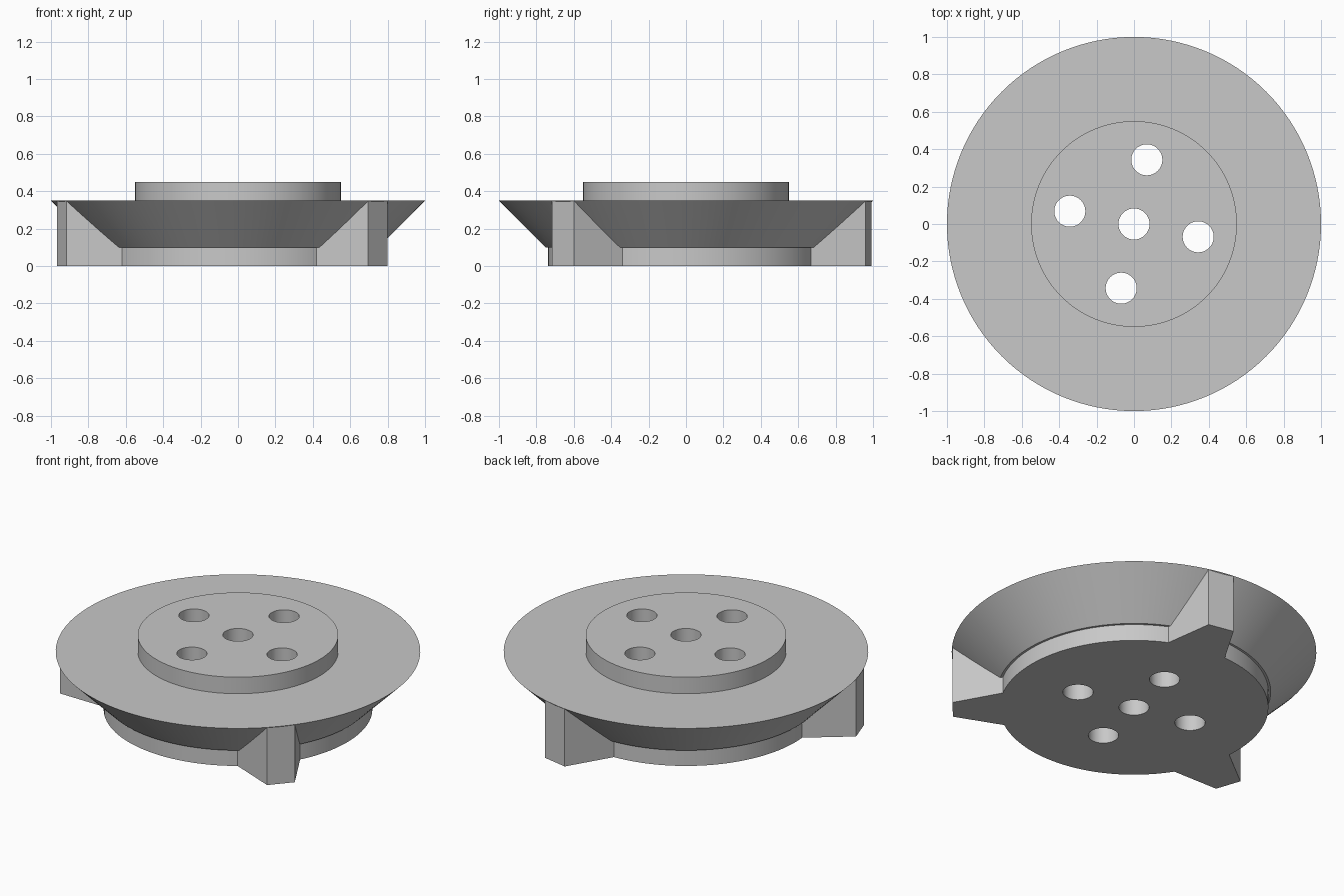
import bpy
import bmesh
from math import radians, cos, sin
from mathutils import Matrix, Vector

default = bpy.data.objects.get("Cube")
if default:
    bpy.data.objects.remove(default, do_unlink=True)

LUG_ANGLE = 78.7      # direction of the first lug and first bolt hole
HOLE_RADIUS = 0.083
SEGMENTS = 128

grey = bpy.data.materials.new("plain grey")
grey.use_nodes = True
colour = (0.58, 0.58, 0.58, 1)
grey.diffuse_color = colour
grey.node_tree.nodes["Principled BSDF"].inputs["Base Color"].default_value = colour


def make_object(name, bm):
    bmesh.ops.recalc_face_normals(bm, faces=bm.faces)
    mesh = bpy.data.meshes.new(name)
    bm.to_mesh(mesh)
    bm.free()
    mesh.materials.append(grey)
    obj = bpy.data.objects.new(name, mesh)
    bpy.context.collection.objects.link(obj)
    return obj


def lathe(name, profile):
    bm = bmesh.new()
    verts = [bm.verts.new((r, 0, z)) for r, z in profile]
    edges = [bm.edges.new((a, b)) for a, b in zip(verts, verts[1:] + verts[:1])]
    bmesh.ops.spin(bm, geom=verts + edges, cent=(0, 0, 0), axis=(0, 0, 1),
                   angle=radians(360), steps=SEGMENTS)
    bmesh.ops.remove_doubles(bm, verts=bm.verts, dist=0.0001)
    return make_object(name, bm)


def lug(angle):
    # tapered block, wide inside the base and narrow at the rim
    bm = bmesh.new()
    outline = [(0.6, -0.217), (0.995, -0.078), (0.995, 0.078), (0.6, 0.217)]
    face = bm.faces.new([bm.verts.new((x, y, 0)) for x, y in outline])
    grown = bmesh.ops.extrude_face_region(bm, geom=[face])["geom"]
    top = [v for v in grown if isinstance(v, bmesh.types.BMVert)]
    bmesh.ops.translate(bm, verts=top, vec=(0, 0, 0.349))
    bm.transform(Matrix.Rotation(radians(angle), 4, "Z"))
    return make_object("lug", bm)


def hole_cutter(angle):
    bm = bmesh.new()
    bmesh.ops.create_cone(bm, cap_ends=True, segments=48, radius1=HOLE_RADIUS,
                          radius2=HOLE_RADIUS, depth=2)
    a = radians(angle)
    bm.transform(Matrix.Translation(Vector((cos(a), sin(a), 0)) * 0.35))
    return make_object("hole_cutter", bm)


def combine(target, helper, operation):
    helper.hide_render = True
    mod = target.modifiers.new(operation, "BOOLEAN")
    mod.operation = operation
    mod.solver = "EXACT"
    mod.object = helper
    bpy.context.view_layer.objects.active = target
    bpy.ops.object.modifier_apply(modifier=mod.name)
    bpy.data.objects.remove(helper, do_unlink=True)


# base disc, flared flange, raised hub and centre bore in one turned body
body = lathe("flanged_wheel_body", [
    (HOLE_RADIUS, 0), (0.737, 0), (0.737, 0.1), (0.75, 0.1), (1, 0.35),
    (0.55, 0.35), (0.55, 0.45), (HOLE_RADIUS, 0.45)])

# three lugs under the flange
for i in range(3):
    combine(body, lug(LUG_ANGLE + i * 120), "UNION")

# four bolt holes through the hub
for i in range(4):
    combine(body, hole_cutter(LUG_ANGLE + i * 90), "DIFFERENCE")

# smooth round walls, sharp edges
bpy.ops.object.select_all(action="DESELECT")
body.select_set(True)
bpy.context.view_layer.objects.active = body
bpy.ops.object.shade_smooth_by_angle(angle=radians(20))
